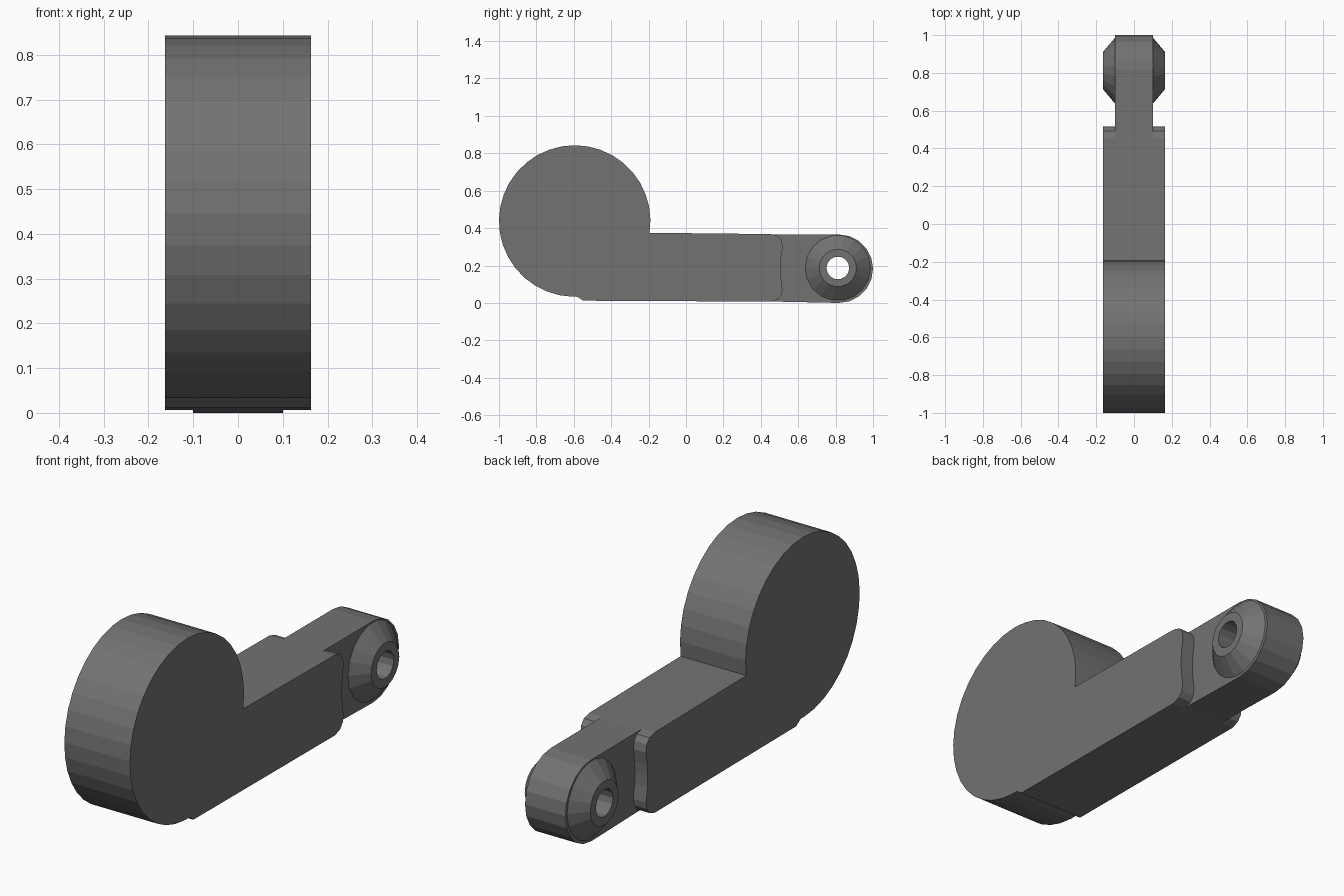
import bpy, bmesh
from math import cos, sin, radians

if "Cube" in bpy.data.objects:
    bpy.data.objects.remove(bpy.data.objects["Cube"])

HALF = 0.163          # half width of the arm and disc
TONGUE = 0.1          # half width of the tongue
PIVOT = (0.812, 0.187)

dark = bpy.data.materials.new("dark_grey")
dark.diffuse_color = (0.17, 0.17, 0.17, 1)
dark.use_nodes = True
dark.node_tree.nodes["Principled BSDF"].inputs["Base Color"].default_value = dark.diffuse_color


def arc(cy, cz, r, a0, a1, n):
    return [(cy + r * cos(radians(a0 + (a1 - a0) * i / n)),
             cz + r * sin(radians(a0 + (a1 - a0) * i / n))) for i in range(n + 1)]


def add_object(name, bm):
    bmesh.ops.recalc_face_normals(bm, faces=bm.faces)
    mesh = bpy.data.meshes.new(name)
    bm.to_mesh(mesh)
    bm.free()
    mesh.materials.append(dark)
    ob = bpy.data.objects.new(name, mesh)
    bpy.context.collection.objects.link(ob)
    return ob


def extrude_profile(name, pts, half):
    """Closed (y, z) outline extruded across x."""
    bm = bmesh.new()
    face = bm.faces.new([bm.verts.new((-half, y, z)) for y, z in pts])
    geom = bmesh.ops.extrude_face_region(bm, geom=[face], use_keep_orig=True)["geom"]
    bmesh.ops.translate(bm, vec=(2 * half, 0, 0),
                        verts=[v for v in geom if isinstance(v, bmesh.types.BMVert)])
    return add_object(name, bm)


def turned_part(name, stations, sides):
    """Stack of (x, radius) rings about the pivot axis, capped at both ends."""
    bm = bmesh.new()
    rings = [[bm.verts.new((x, y, z)) for y, z in arc(*PIVOT, r, 0, 360, sides)[:-1]]
             for x, r in stations]
    for a, b in zip(rings, rings[1:]):
        for i in range(sides):
            j = (i + 1) % sides
            bm.faces.new((a[i], a[j], b[j], b[i]))
    bm.faces.new(rings[0])
    bm.faces.new(rings[-1])
    return add_object(name, bm)


def boolean(target, tool, operation):
    mod = target.modifiers.new(operation, "BOOLEAN")
    mod.object, mod.operation, mod.solver = tool, operation, "EXACT"
    bpy.context.view_layer.objects.active = target
    bpy.ops.object.modifier_apply(modifier=mod.name)
    bpy.data.objects.remove(tool)


# Disc and thick arm share one silhouette
disc = arc(-0.595, 0.438, 0.405, -9, 268, 28)
arm = [(-0.58, 0.033), (-0.55, 0.012), (0.455, 0.007), (0.492, 0.02), (0.511, 0.045),
       (0.516, 0.075), (0.507, 0.14), (0.505, 0.19), (0.508, 0.24), (0.517, 0.30),
       (0.511, 0.335), (0.492, 0.358), (0.455, 0.368), (-0.195, 0.375)]
extrude_profile("disc_arm", disc[1:] + arm, HALF)

# Thin tongue with a rounded end
end = arc(0.817, 0.183, 0.183, -90, 90, 10)
tongue = extrude_profile("tongue", [(0.44, 0.008)] + end + [(0.44, 0.367)], TONGUE)

# Bevelled pivot bosses on both sides, then the through hole
boss = turned_part("pivot_boss", [(-HALF, 0.1), (-TONGUE, 0.175),
                                  (TONGUE, 0.175), (HALF, 0.1)], 18)
hole = turned_part("hole_cutter", [(-0.3, 0.061), (0.3, 0.061)], 14)
hole.hide_render = True
boolean(tongue, boss, "UNION")
boolean(tongue, hole, "DIFFERENCE")
